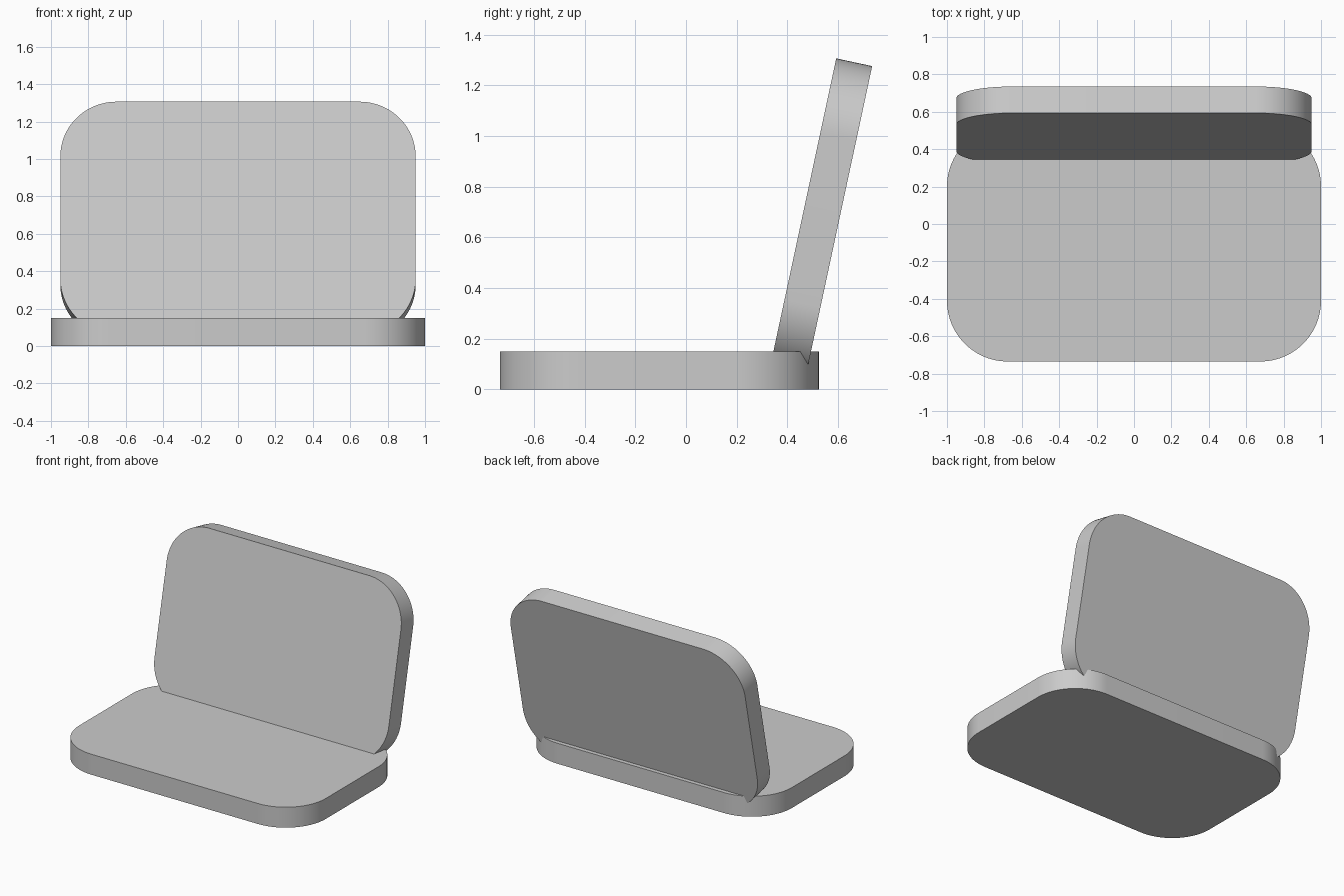
import bpy
import bmesh
import math
from mathutils import Matrix, Vector

default_cube = bpy.data.objects.get("Cube")
if default_cube:
    bpy.data.objects.remove(default_cube, do_unlink=True)

# One plain grey for the whole model
grey = bpy.data.materials.new("plain_grey")
grey.use_nodes = True
colour = (0.6, 0.6, 0.6, 1.0)
grey.diffuse_color = colour
grey.node_tree.nodes["Principled BSDF"].inputs["Base Color"].default_value = colour


def rounded_slab(name, width, length, thickness, radius, matrix, steps=24):
    """Rounded rectangle in the local xy plane, extruded along local z."""
    bm = bmesh.new()
    verts = []
    corners = [(1, 1), (-1, 1), (-1, -1), (1, -1)]
    for quarter, (sx, sy) in enumerate(corners):
        cx = sx * (width / 2 - radius)
        cy = sy * (length / 2 - radius)
        for i in range(steps + 1):
            a = math.pi / 2 * (quarter + i / steps)
            verts.append(bm.verts.new((cx + radius * math.cos(a),
                                       cy + radius * math.sin(a), 0)))
    base = bm.faces.new(verts)
    result = bmesh.ops.extrude_face_region(bm, geom=[base], use_keep_orig=True)
    top = [v for v in result["geom"] if isinstance(v, bmesh.types.BMVert)]
    bmesh.ops.translate(bm, verts=top, vec=(0, 0, thickness))
    bmesh.ops.recalc_face_normals(bm, faces=bm.faces)
    bm.transform(matrix)
    mesh = bpy.data.meshes.new(name)
    bm.to_mesh(mesh)
    bm.free()
    mesh.materials.append(grey)
    obj = bpy.data.objects.new(name, mesh)
    bpy.context.collection.objects.link(obj)
    bpy.ops.object.select_all(action='DESELECT')
    obj.select_set(True)
    bpy.context.view_layer.objects.active = obj
    bpy.ops.object.shade_smooth_by_angle(angle=math.radians(30))
    return obj


# Flat seat
rounded_slab("seat", 2.0, 1.26, 0.15, 0.325,
             Matrix.Translation((0, -0.105, 0)))

# Leaning backrest, its foot sunk into the seat
tilt = math.radians(12.1)
length, thickness = 1.27, 0.145
stand = Matrix.Rotation(math.pi / 2 - tilt, 4, 'X')
# The slab thickens towards the front, so place it by its rear top edge
rear_top = Vector((0, 0.735, 1.276))
offset = rear_top - stand @ Vector((0, length / 2, 0))
rounded_slab("backrest", 1.9, length, thickness, 0.3,
             Matrix.Translation(offset) @ stand)
